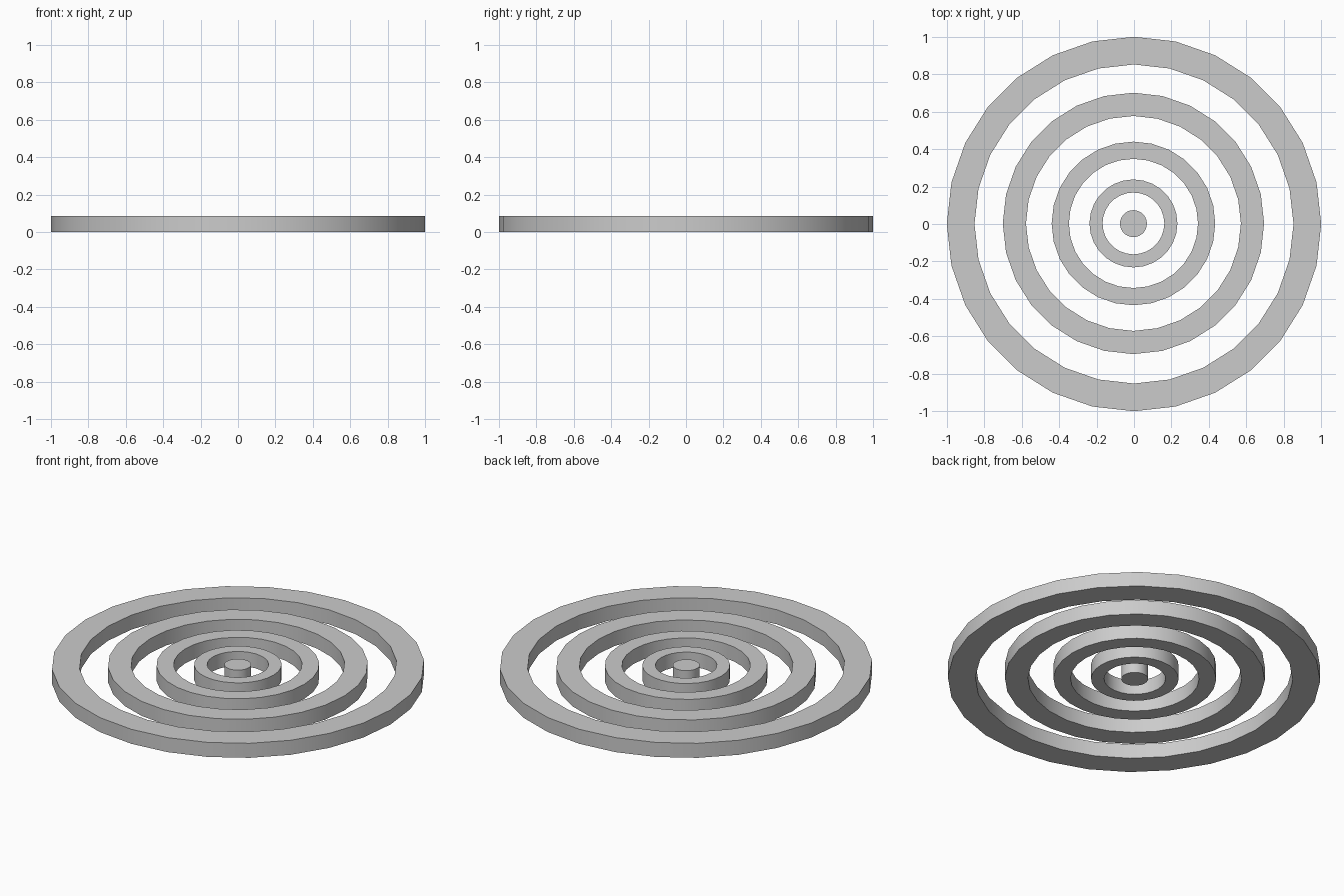
import bpy, bmesh
from math import cos, sin, tau, radians

if "Cube" in bpy.data.objects:
    bpy.data.objects.remove(bpy.data.objects["Cube"])

SIDES = 28
HEIGHT = 0.086


def finish(name, bm):
    bmesh.ops.recalc_face_normals(bm, faces=bm.faces[:])
    mesh = bpy.data.meshes.new(name)
    bm.to_mesh(mesh)
    bm.free()
    obj = bpy.data.objects.new(name, mesh)
    bpy.context.collection.objects.link(obj)
    bpy.ops.object.select_all(action='DESELECT')
    obj.select_set(True)
    bpy.context.view_layer.objects.active = obj
    bpy.ops.object.shade_smooth_by_angle(angle=radians(30))
    return obj


def circle(bm, r, z, cx, cy):
    return [bm.verts.new((cx + r * cos(tau * i / SIDES),
                          cy + r * sin(tau * i / SIDES), z)) for i in range(SIDES)]


def bridge(bm, a, b):
    for i in range(SIDES):
        j = (i + 1) % SIDES
        bm.faces.new((a[i], a[j], b[j], b[i]))


def ring(name, outer, inner, cx=0.0, cy=0.0):
    # Rectangular section swept around the centre
    bm = bmesh.new()
    section = [(outer, 0), (outer, HEIGHT), (inner, HEIGHT), (inner, 0)]
    loops = [circle(bm, r, z, cx, cy) for r, z in section]
    for k in range(4):
        bridge(bm, loops[k], loops[(k + 1) % 4])
    return finish(name, bm)


def disc(name, radius, cx=0.0, cy=0.0):
    bm = bmesh.new()
    low, high = circle(bm, radius, 0, cx, cy), circle(bm, radius, HEIGHT, cx, cy)
    bridge(bm, low, high)
    bm.faces.new(low)
    bm.faces.new(high)
    return finish(name, bm)


# Concentric rings; the inner ones sit a hair off centre
ring("outer_ring", 1.0, 0.852)
ring("second_ring", 0.698, 0.574, -0.003, 0.003)
ring("third_ring", 0.437, 0.345, -0.003, 0.003)
ring("inner_ring", 0.235, 0.165, -0.003, 0.003)

# Centre disc
disc("centre_disc", 0.072, -0.003, 0.002)
